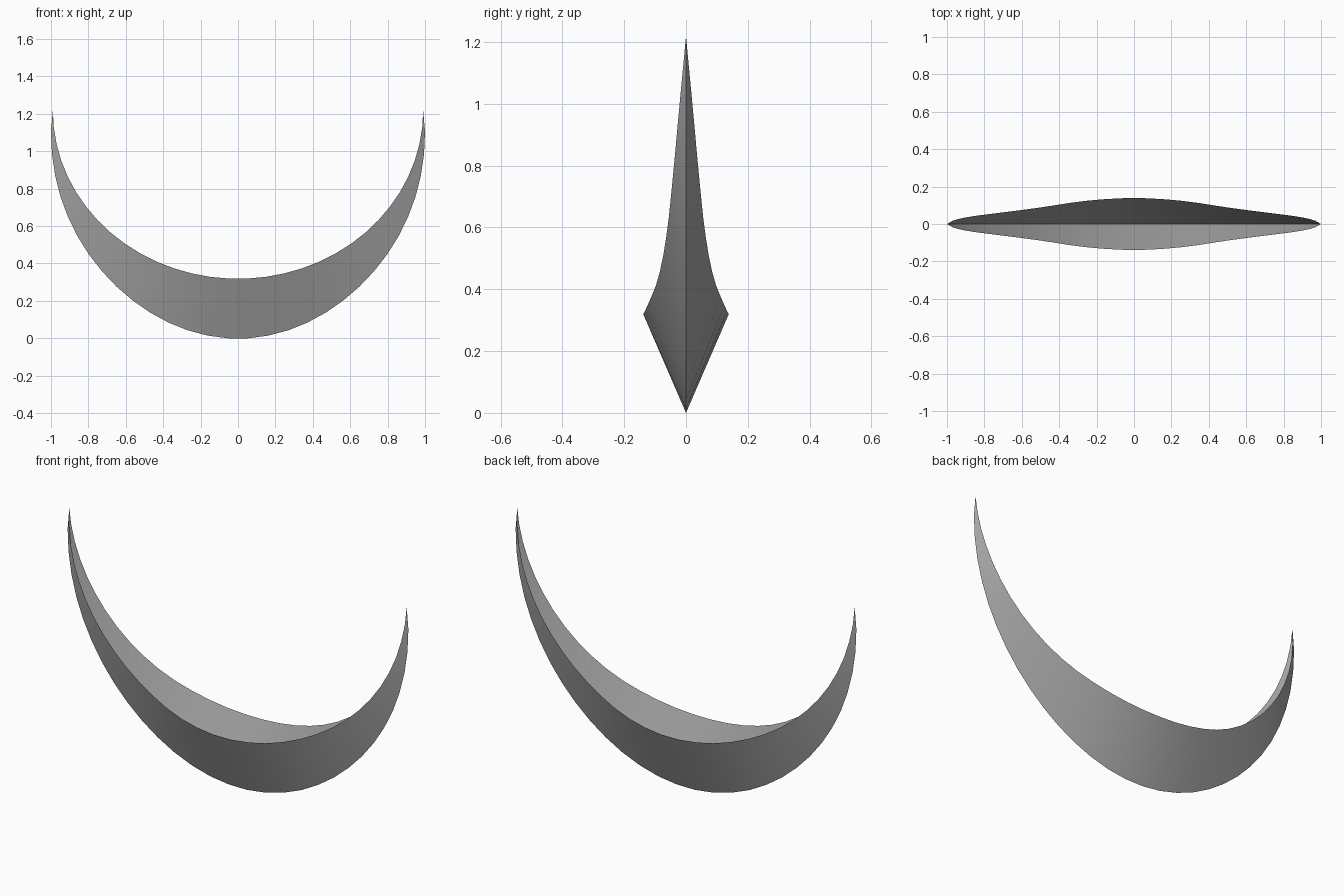
import bpy
import math

cube = bpy.data.objects.get("Cube")
if cube:
    bpy.data.objects.remove(cube, do_unlink=True)

STEPS = 31
# Half width of the rim from the middle to the tip, at even angles
HALF_WIDTHS = [0.139, 0.124, 0.089, 0.062, 0.042, 0.022, 0.0]


def half_width(f):
    """Smooth curve through the half widths, f from 0 (middle) to 1 (tip)."""
    n = len(HALF_WIDTHS) - 1
    i = min(int(f * n), n - 1)
    t = f * n - i
    a = HALF_WIDTHS[abs(i - 1)]
    b, c = HALF_WIDTHS[i], HALF_WIDTHS[i + 1]
    d = HALF_WIDTHS[i + 2] if i + 2 <= n else 2 * c - b
    return b + t * (c - a + t * (2 * a - 5 * b + 4 * c - d
                                 + t * (3 * (b - c) + d - a))) / 2


def keel_point(s):
    t = s * math.radians(96.5)
    z = 1.1 * (1 - math.cos(t)) + 0.015 * math.sin(2 * t) ** 2
    return (math.sin(t), 0, z)


def rim_point(s, side):
    t = s * math.pi / 2
    return (0.99 * math.sin(t), side * half_width(abs(s)),
            0.32 + 0.9 * (1 - math.cos(t)))


# Open crescent hull: two thin walls meeting along a sharp keel
verts, faces = [], []
for i in range(STEPS + 1):
    s = 2 * i / STEPS - 1
    tip = i in (0, STEPS)
    keel = rim_point(s, 0) if tip else keel_point(s)
    verts += [rim_point(s, -1), keel, rim_point(s, 1)]
for i in range(STEPS):
    a, b = 3 * i, 3 * i + 3
    faces += [(a, a + 1, b + 1, b), (a + 1, a + 2, b + 2, b + 1)]

mesh = bpy.data.meshes.new("crescent_hull")
mesh.from_pydata(verts, [], faces)
lowest = min(v.co.z for v in mesh.vertices)
for v in mesh.vertices:
    v.co.z -= lowest
mesh.validate()
hull = bpy.data.objects.new("crescent_hull", mesh)
bpy.context.collection.objects.link(hull)

# Plain grey
grey = bpy.data.materials.new("grey")
grey.use_nodes = True
colour = (0.4, 0.4, 0.4, 1)
grey.diffuse_color = colour
grey.node_tree.nodes["Principled BSDF"].inputs["Base Color"].default_value = colour
mesh.materials.append(grey)

# Merge the tips, face the walls outward, smooth along the walls only
bpy.context.view_layer.objects.active = hull
hull.select_set(True)
bpy.ops.object.mode_set(mode="EDIT")
bpy.ops.mesh.select_all(action="SELECT")
bpy.ops.mesh.remove_doubles(threshold=0.0005)
bpy.ops.object.mode_set(mode="OBJECT")
bpy.ops.object.shade_smooth_by_angle(angle=math.radians(35))
